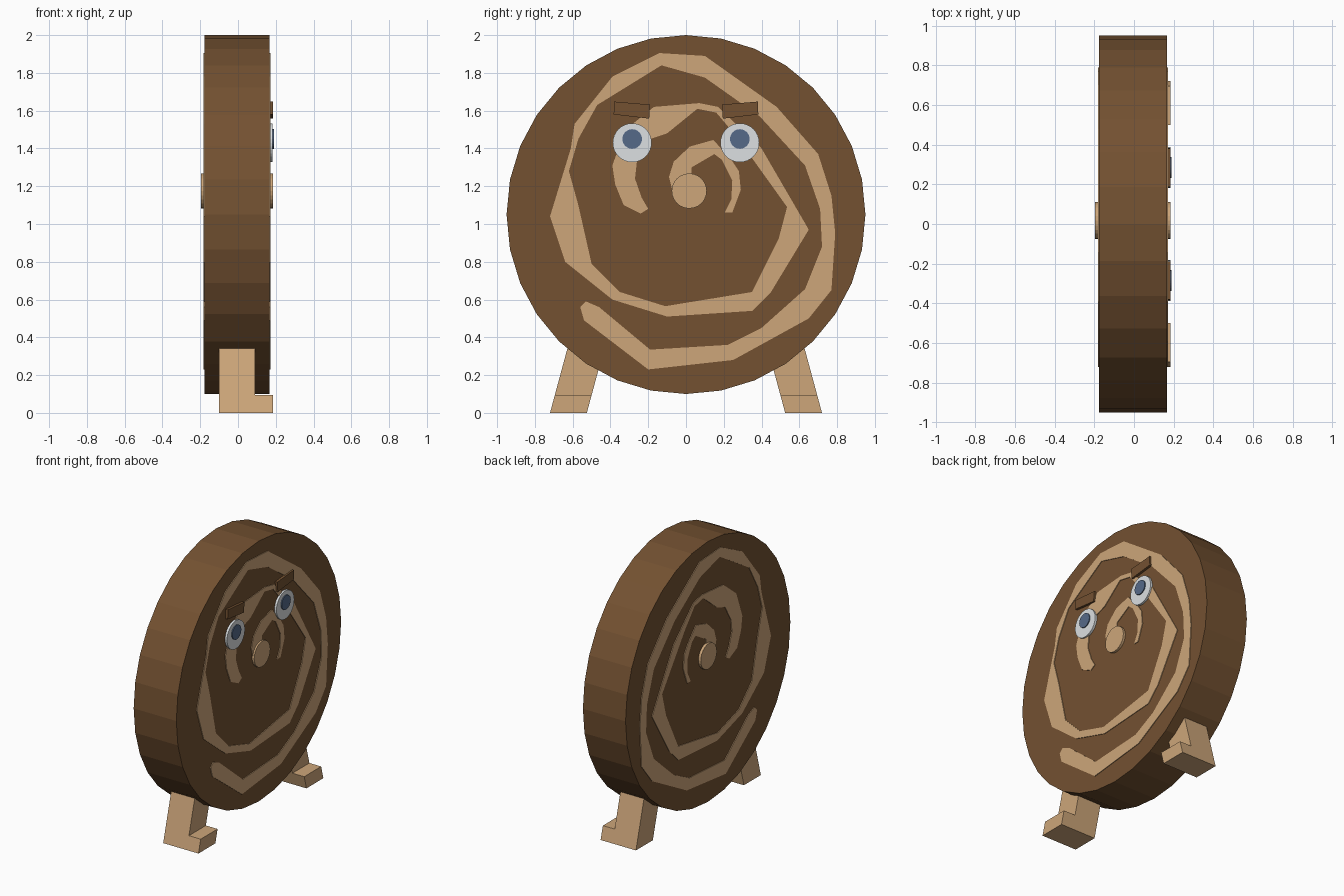
import bpy, bmesh, math
from mathutils import Matrix

if "Cube" in bpy.data.objects:
    bpy.data.objects.remove(bpy.data.objects["Cube"])


def srgb(*c):
    return [(v / 255 / 12.92) if v < 11 else ((v / 255 + 0.055) / 1.055) ** 2.4 for v in c] + [1]


def material(name, colour):
    m = bpy.data.materials.new(name)
    m.diffuse_color = colour
    m.use_nodes = True
    m.node_tree.nodes["Principled BSDF"].inputs["Base Color"].default_value = m.diffuse_color
    return m


BROWN = material("dark brown", srgb(115, 81, 49))
TAN = material("light tan", srgb(205, 166, 122))
WHITE = material("eye white", srgb(220, 224, 226))
BLUE = material("slate blue", srgb(85, 106, 137))


def finish(name, bm, mat):
    bmesh.ops.recalc_face_normals(bm, faces=bm.faces)
    me = bpy.data.meshes.new(name)
    bm.to_mesh(me)
    bm.free()
    me.materials.append(mat)
    ob = bpy.data.objects.new(name, me)
    bpy.context.collection.objects.link(ob)
    return ob


def disc(name, y, z, r, x0, x1, sides, mat):
    """Cylinder lying along x."""
    bm = bmesh.new()
    bmesh.ops.create_cone(bm, cap_ends=True, segments=sides, radius1=r, radius2=r, depth=x1 - x0,
                          matrix=Matrix.Translation(((x0 + x1) / 2, y, z)) @ Matrix.Rotation(math.pi / 2, 4, 'Y'))
    return finish(name, bm, mat)


def extruded(name, faces, offset, mat):
    """Extrude faces, given as lists of 3D points, by an offset."""
    bm = bmesh.new()
    for f in faces:
        bm.faces.new([bm.verts.new(p) for p in f])
    bmesh.ops.remove_doubles(bm, verts=bm.verts, dist=0.0005)
    geo = bmesh.ops.extrude_face_region(bm, geom=bm.faces[:], use_keep_orig=True)["geom"]
    bmesh.ops.translate(bm, vec=offset, verts=[v for v in geo if isinstance(v, bmesh.types.BMVert)])
    return finish(name, bm, mat)


# Round slab
BACK, FRONT = -0.177, 0.167
disc("round_body", 0, 1.05, 0.95, BACK, FRONT, 32, BROWN)

# Swirl strokes: outer edge (y, z), inner edge (y, z)
outer_turn = [
    (-.56, .56, -.53, .59), (-.54, .49, -.46, .56), (-.20, .23, -.19, .335), (.25, .28, .22, .36),
    (.65, .50, .40, .45), (.77, .65, .63, .655), (.79, .95, .72, .88), (.77, 1.15, .71, 1.08),
    (.70, 1.37, .63, 1.31), (.48, 1.62, .39, 1.57), (.10, 1.89, .10, 1.775), (-.14, 1.905, -.13, 1.84),
    (-.39, 1.78, -.47, 1.63), (-.59, 1.53, -.57, 1.45), (-.61, 1.40, -.62, 1.28)]
middle_turn = [
    (-.61, 1.40, -.62, 1.28), (-.72, 1.04, -.57, 1.10), (-.64, .80, -.50, .79), (-.39, .60, -.35, .64),
    (-.10, .51, -.11, .565), (.35, .54, .35, .64), (.45, .64, .49, .92), (.65, .97, .535, 1.09),
    (.40, 1.40, .27, 1.46), (.17, 1.62, .16, 1.59), (.07, 1.64, .06, 1.61), (-.17, 1.62, -.10, 1.48),
    (-.32, 1.50, -.19, 1.45), (-.39, 1.31, -.26, 1.33), (-.375, 1.21, -.27, 1.24),
    (-.33, 1.10, -.235, 1.14), (-.24, 1.055, -.20, 1.08)]
inner_turn = [
    (.245, 1.06, .205, 1.06), (.29, 1.18, .24, 1.13), (.28, 1.28, .245, 1.23), (.24, 1.34, .19, 1.34),
    (.145, 1.445, .15, 1.37), (.02, 1.41, .03, 1.30), (-.065, 1.33, .03, 1.25), (-.09, 1.25, -.01, 1.22),
    (-.075, 1.19, 0, 1.18)]

for side, x, dx in (("front", FRONT - .005, .010), ("back", BACK + .005, -.010)):
    for part, turn in (("outer", outer_turn), ("middle", middle_turn), ("inner", inner_turn)):
        quads = [[(x, a[0], a[1]), (x, b[0], b[1]), (x, b[2], b[3]), (x, a[2], a[3])]
                 for a, b in zip(turn, turn[1:])]
        extruded(f"{side}_{part}_swirl", quads, (dx, 0, 0), TAN)

# Swirl hubs
disc("front_hub", .017, 1.175, .093, FRONT - .01, .184, 24, TAN)
disc("back_hub", .017, 1.175, .093, -.196, BACK + .01, 24, TAN)

for s, side in ((-1, "left"), (1, "right")):
    # Eye, pupil and brow
    disc(side + "_eye", s * .285, 1.43, .103, FRONT - .01, .183, 32, WHITE)
    disc(side + "_pupil", s * .285, 1.45, .052, .17, .19, 24, BLUE)
    brow = [(.38, 1.648), (.19, 1.632), (.195, 1.558), (.383, 1.58)]
    extruded(side + "_brow", [[(FRONT - .01, s * y, z) for y, z in brow]], (.028, 0, 0), BROWN)
    # Slanted leg with a foot pointing forward
    profile = [(-.10, 0), (.185, 0), (.185, .095), (.09, .095), (.09, .5), (-.10, .5)]
    extruded(side + "_leg", [[(x, s * (.72 - .27 * z), z) for x, z in profile]], (0, -s * .195, 0), TAN)
